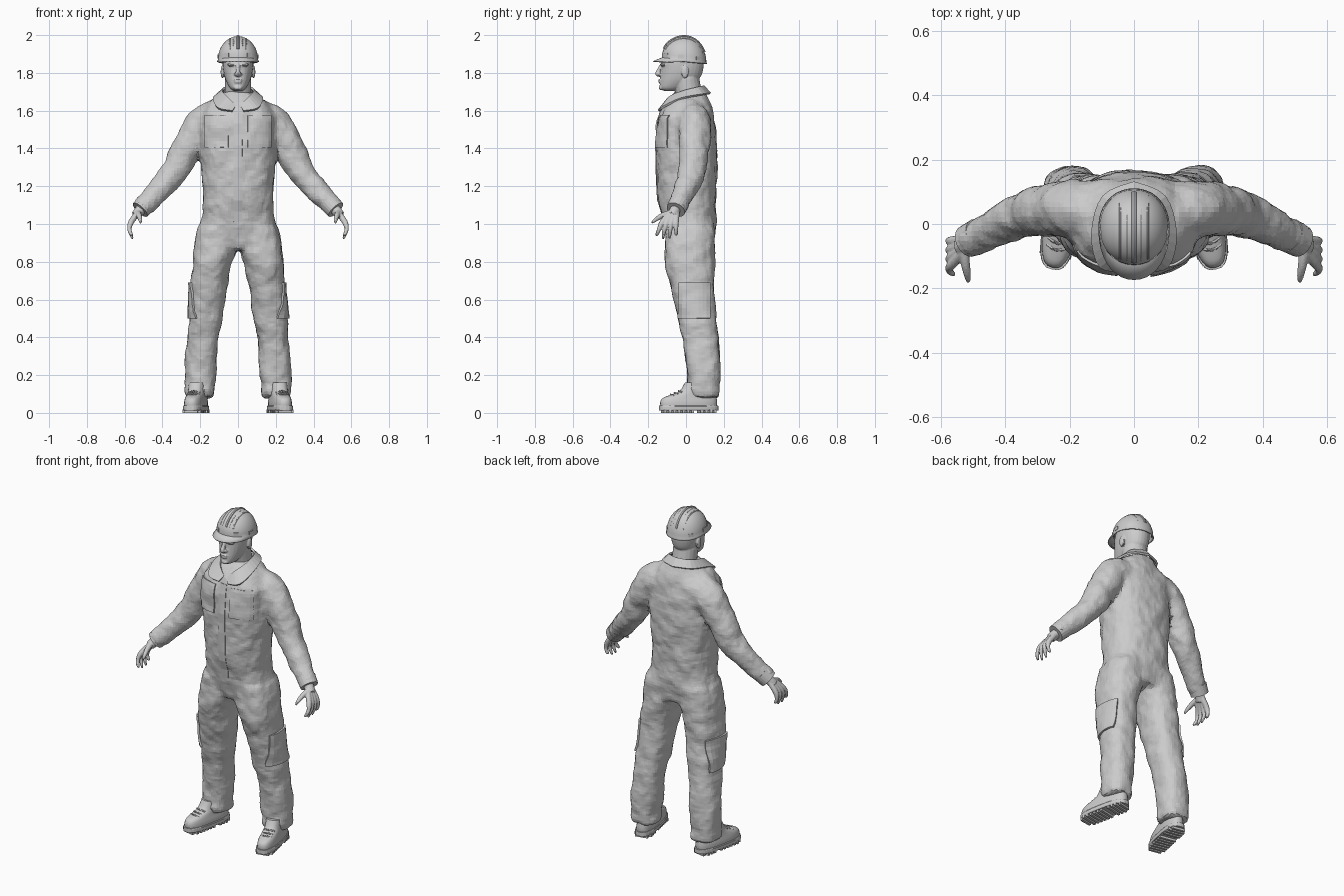
import bpy, bmesh, math
from mathutils import Vector, Matrix

if "Cube" in bpy.data.objects:
    bpy.data.objects.remove(bpy.data.objects["Cube"])

TAU = math.tau


def spline(rows, sub=4):
    """Catmull-Rom through rows of numbers."""
    out = []
    n = len(rows)
    for i in range(n - 1):
        a, b, c, d = rows[max(i - 1, 0)], rows[i], rows[i + 1], rows[min(i + 2, n - 1)]
        for k in range(sub):
            t = k / sub
            out.append([0.5 * (2 * q + (r - p) * t + (2 * p - 5 * q + 4 * r - s) * t * t
                               + (3 * q - p - 3 * r + s) * t ** 3) for p, q, r, s in zip(a, b, c, d)])
    return out + [list(rows[-1])]


def oval(cx, cy, z, rx, ry, p=2.4, n=28):
    pts = []
    for i in range(n):
        c, s = math.cos(TAU * i / n), math.sin(TAU * i / n)
        pts.append(Vector((cx + rx * math.copysign(abs(c) ** (2 / p), c),
                           cy + ry * math.copysign(abs(s) ** (2 / p), s), z)))
    return pts


def skin(bm, rings, caps=(True, True), closed=True):
    vs = [[bm.verts.new(p) for p in r] for r in rings]
    n = len(vs[0])
    for a, b in zip(vs, vs[1:]):
        for i in range(n if closed else n - 1):
            j = (i + 1) % n
            bm.faces.new((a[i], a[j], b[j], b[i]))
    if caps[0]:
        bm.faces.new(vs[0])
    if caps[1]:
        bm.faces.new(vs[-1])


def tube(bm, rows, n=12, sub=4):
    """rows of x, y, z, radius"""
    rows = spline(rows, sub)
    pts = [Vector(r[:3]) for r in rows]
    rings = []
    for i, p in enumerate(pts):
        t = (pts[min(i + 1, len(pts) - 1)] - pts[max(i - 1, 0)]).normalized()
        u = t.cross(Vector((1, 0, 0)) if abs(t.x) < .95 else Vector((0, 0, 1))).normalized()
        v = t.cross(u)
        rings.append([p + rows[i][3] * (u * math.cos(TAU * k / n) + v * math.sin(TAU * k / n)) for k in range(n)])
    skin(bm, rings)


def ball(bm, loc, size):
    bmesh.ops.create_uvsphere(bm, u_segments=16, v_segments=10, radius=1,
                              matrix=Matrix.Translation(loc) @ Matrix.Diagonal((*size, 1)))


def box(bm, loc, size, rot=0):
    bmesh.ops.create_cube(bm, size=1, matrix=Matrix.Translation(loc) @ Matrix.Rotation(rot, 4, 'Z')
                          @ Matrix.Diagonal((*size, 1)))


def make(name, bm, voxel=0, smooth=3, solid=0, angle=0):
    bmesh.ops.recalc_face_normals(bm, faces=bm.faces[:])
    me = bpy.data.meshes.new(name)
    bm.to_mesh(me)
    bm.free()
    ob = bpy.data.objects.new(name, me)
    bpy.context.collection.objects.link(ob)
    if voxel:  # fuse overlapping pieces into one surface
        m = ob.modifiers.new("fuse", 'REMESH')
        m.mode, m.voxel_size = 'VOXEL', voxel
        m = ob.modifiers.new("soften", 'SMOOTH')
        m.factor, m.iterations = .5, smooth
    if solid:
        m = ob.modifiers.new("thickness", 'SOLIDIFY')
        m.thickness, m.offset = solid, 0
    if angle:
        bpy.ops.object.select_all(action='DESELECT')
        ob.select_set(True)
        bpy.context.view_layer.objects.active = ob
        bpy.ops.object.shade_smooth_by_angle(angle=math.radians(angle))
    return ob


def mx(rows, s):
    return [(s * r[0], *r[1:]) for r in rows]


# Coverall: torso, legs and sleeves fused, with light cloth wrinkles
bm = bmesh.new()
torso = [(.87, .17, -.09, .14), (.95, .213, -.112, .157), (1.0, .2, -.12, .157), (1.1, .184, -.14, .157),
         (1.2, .187, -.152, .16), (1.3, .194, -.156, .163), (1.4, .203, -.16, .163), (1.5, .207, -.155, .158),
         (1.58, .198, -.138, .145), (1.63, .165, -.115, .13), (1.67, .11, -.085, .115), (1.7, .075, -.06, .1)]
skin(bm, [oval(0, (f + b) / 2, z, w, (b - f) / 2) for z, w, f, b in spline(torso)])
leg = [(.11, .02, .98, .1, .13), (.12, .02, .88, .114, .13), (.134, .02, .8, .103, .132), (.15, .03, .7, .096, .118),
       (.161, .045, .6, .091, .107), (.172, .06, .5, .088, .1), (.185, .076, .4, .082, .096),
       (.195, .088, .3, .082, .09), (.2, .093, .2, .083, .089), (.203, .09, .15, .076, .083),
       (.203, .088, .12, .08, .09), (.203, .095, .08, .072, .085)]
arm = [(.13, .04, 1.555, .09), (.185, .045, 1.525, .091), (.262, .045, 1.415, .082), (.34, .03, 1.27, .072),
       (.42, -.005, 1.18, .061), (.515, -.052, 1.078, .052)]
for s in (1, -1):
    skin(bm, [oval(*r) for r in spline(mx(leg, s))])
    tube(bm, mx(arm, s), n=20)
coverall = make("coverall", bm, voxel=.015, smooth=4)
tex = bpy.data.textures.new("cloth_folds", 'CLOUDS')
tex.noise_scale = .09
m = coverall.modifiers.new("folds", 'DISPLACE')
m.texture, m.strength, m.mid_level, m.texture_coords = tex, .022, .45, 'LOCAL'


# Patches projected onto the coverall
def patch(name, loc, w, h, axis, sign, thick):
    bm = bmesh.new()
    turn = Matrix.Rotation(math.pi / 2, 4, 'X')
    if axis == 'x':
        turn = Matrix.Rotation(math.pi / 2, 4, 'Z') @ turn
    bmesh.ops.create_grid(bm, x_segments=8, y_segments=10, size=1,
                          matrix=Matrix.Translation(loc) @ turn @ Matrix.Diagonal((w / 2, h / 2, 1, 1)))
    ob = make(name, bm)
    m = ob.modifiers.new("wrap", 'SHRINKWRAP')
    m.target, m.wrap_method = coverall, 'PROJECT'
    setattr(m, "use_project_" + axis, True)
    m.use_positive_direction, m.use_negative_direction = sign > 0, sign < 0
    m = ob.modifiers.new("thickness", 'SOLIDIFY')
    m.thickness, m.offset = thick, 0


for s, side in ((1, "left"), (-1, "right")):
    patch("chest_pocket_" + side, (s * .112, -.24, 1.49), .122, .17, 'y', 1, .014)
    patch("thigh_pocket_" + side, (s * .36, .045, .595), .16, .19, 'x', -s, .022)
patch("front_placket", (0, -.24, 1.3), .045, .58, 'y', 1, .008)

# Folded collar
top = [(.012, -.115, 1.625), (.055, -.088, 1.67), (.08, -.02, 1.7), (.068, .06, 1.722), (0, .092, 1.73)]
out = [(.03, -.142, 1.597), (.105, -.132, 1.612), (.13, -.03, 1.662), (.095, .085, 1.685), (0, .128, 1.69)]
bm = bmesh.new()
for s in (1, -1):
    skin(bm, [spline(mx(top, s)), spline(mx(out, s))], (False, False), False)
bmesh.ops.remove_doubles(bm, verts=bm.verts[:], dist=.0005)
make("collar", bm, solid=.012)

# Head and neck with face features
bm = bmesh.new()
face = [(1.705, .025, -.118, -.05), (1.72, .043, -.137, -.01), (1.75, .06, -.138, .045), (1.78, .071, -.135, .078),
        (1.82, .079, -.131, .091), (1.86, .082, -.128, .094), (1.9, .079, -.108, .088), (1.95, .05, -.07, .05)]
skin(bm, [oval(0, (f + b) / 2, z, w, (b - f) / 2, 2.15) for z, w, f, b in spline(face)])
tube(bm, [(0, .03, 1.62, .076), (0, .015, 1.69, .07), (0, .0, 1.77, .07)], n=20)
tube(bm, [(0, -.128, 1.845, .009), (0, -.143, 1.815, .011), (0, -.15, 1.795, .013), (0, -.135, 1.786, .008)])
ball(bm, (0, -.13, 1.722), (.024, .014, .014))
ball(bm, (0, -.137, 1.762), (.024, .009, .005))
ball(bm, (0, -.137, 1.752), (.021, .009, .006))
for s in (1, -1):
    ball(bm, (s * .033, -.123, 1.843), (.027, .014, .008))
    ball(bm, (s * .014, -.137, 1.792), (.008, .012, .008))
    ball(bm, (s * .083, -.005, 1.805), (.009, .02, .034))
make("head", bm, voxel=.0045, smooth=2, angle=60)

# Helmet shell with front brim
bm = bmesh.new()
rings = []
for k in range(10):
    a = math.radians(6 + 84 * k / 9)
    r = oval(0, -.01, 1.867 + .124 * math.cos(a), .104 * math.sin(a), .115 * math.sin(a), 2.1, 36)
    for p in r:
        p.z -= .1 * p.y * math.sin(a) ** 3
    rings.append(r)
brim = []
for i, p in enumerate(rings[-1]):
    w = max(0, -math.sin(TAU * i / 36)) ** .7
    brim.append(Vector((p.x * 1.04, p.y * 1.03 - .044 * w, p.z - .009 - .011 * w)))
skin(bm, rings + [brim], (True, False))
make("helmet_shell", bm, solid=.006, angle=35)

# Helmet ridges and rim clips
bm = bmesh.new()
for x, r in ((0, .009), (.022, .004), (-.022, .004), (.042, .005), (-.042, .005)):
    k = math.sqrt(1 - (x / .104) ** 2)
    tube(bm, [(x, -.01 + .115 * k * math.sin(a), 1.867 + .124 * k * math.cos(a) - .1 * .115 * math.sin(a) ** 3, r)
              for a in [math.radians(d) for d in range(-66, 67, 12)]], n=8, sub=2)
make("helmet_ridges", bm, angle=40)
bm = bmesh.new()
for d in (-55, -8, 40, 140, 188, 235):
    a = math.radians(d)
    y = -.01 + .113 * math.sin(a)
    box(bm, (.102 * math.cos(a), y, 1.884 - .1 * y), (.012, .03, .02), a)
make("helmet_clips", bm)

# Hands and sleeve cuffs
for s, side in ((1, "left"), (-1, "right")):
    bm = bmesh.new()
    tube(bm, mx([(.495, -.045, 1.1, .03), (.525, -.062, 1.065, .028), (.54, -.072, 1.045, .027)], s))
    for i in range(4):  # palm strands and fingers
        ky = -.125 + .024 * i
        ty, tz = (-.158, -.122, -.087, -.052)[i], (.938, .921, .923, .942)[i]
        tube(bm, mx([(.53, -.085 + .012 * i, 1.06, .016), (.566, ky, 1.01, .0155), (.575, (ky + ty) / 2, .975, .0115),
                     (.568, ty * .8 + ky * .2, .95, .01), (.558, ty, tz, .006)], s), n=10)
    tube(bm, mx([(.53, -.08, 1.06, .017), (.524, -.125, 1.045, .0145), (.518, -.158, 1.025, .0115),
                 (.515, -.181, 1.005, .006)], s), n=10)
    make("hand_" + side, bm, voxel=.0045, smooth=2, angle=60)
    bm = bmesh.new()
    tube(bm, mx([(.482, -.035, 1.113, .054), (.518, -.054, 1.075, .051)], s), n=20, sub=1)
    make("sleeve_cuff_" + side, bm)

# Boots: upper, welt, cleated sole and laces
for s, side in ((1, "left"), (-1, "right")):
    place = Matrix.Translation((s * .222, .015, 0)) @ Matrix.Rotation(s * .2, 4, 'Z')
    upper = [(.03, -.152, .15, .052), (.055, -.154, .152, .052), (.078, -.142, .15, .048),
             (.095, -.1, .148, .046), (.115, -.05, .146, .046), (.16, -.02, .14, .046)]
    bm = bmesh.new()
    skin(bm, [oval(0, (f + b) / 2, z, w, (b - f) / 2, 2.6) for z, f, b, w in spline(upper, 3)])
    make("boot_" + side, bm, angle=40).matrix_world = place
    bm = bmesh.new()
    skin(bm, [oval(0, -.001, z, w, .159, 2.8) for z, w in ((.013, .054), (.018, .057), (.034, .057), (.038, .054))])
    for i in range(12):
        y = -.135 + .0245 * i
        if i != 7:
            box(bm, (0, y, .009), (.1 if 0 < i < 11 else .075, .014, .018))
    make("boot_sole_" + side, bm).matrix_world = place
    bm = bmesh.new()
    for y, z in ((-.098, .097), (-.077, .106), (-.055, .116)):
        tube(bm, [(-.032, y + .012, z - .008, .005), (0, y, z, .005), (.032, y + .012, z - .008, .005)], n=6, sub=3)
    make("boot_laces_" + side, bm).matrix_world = place
